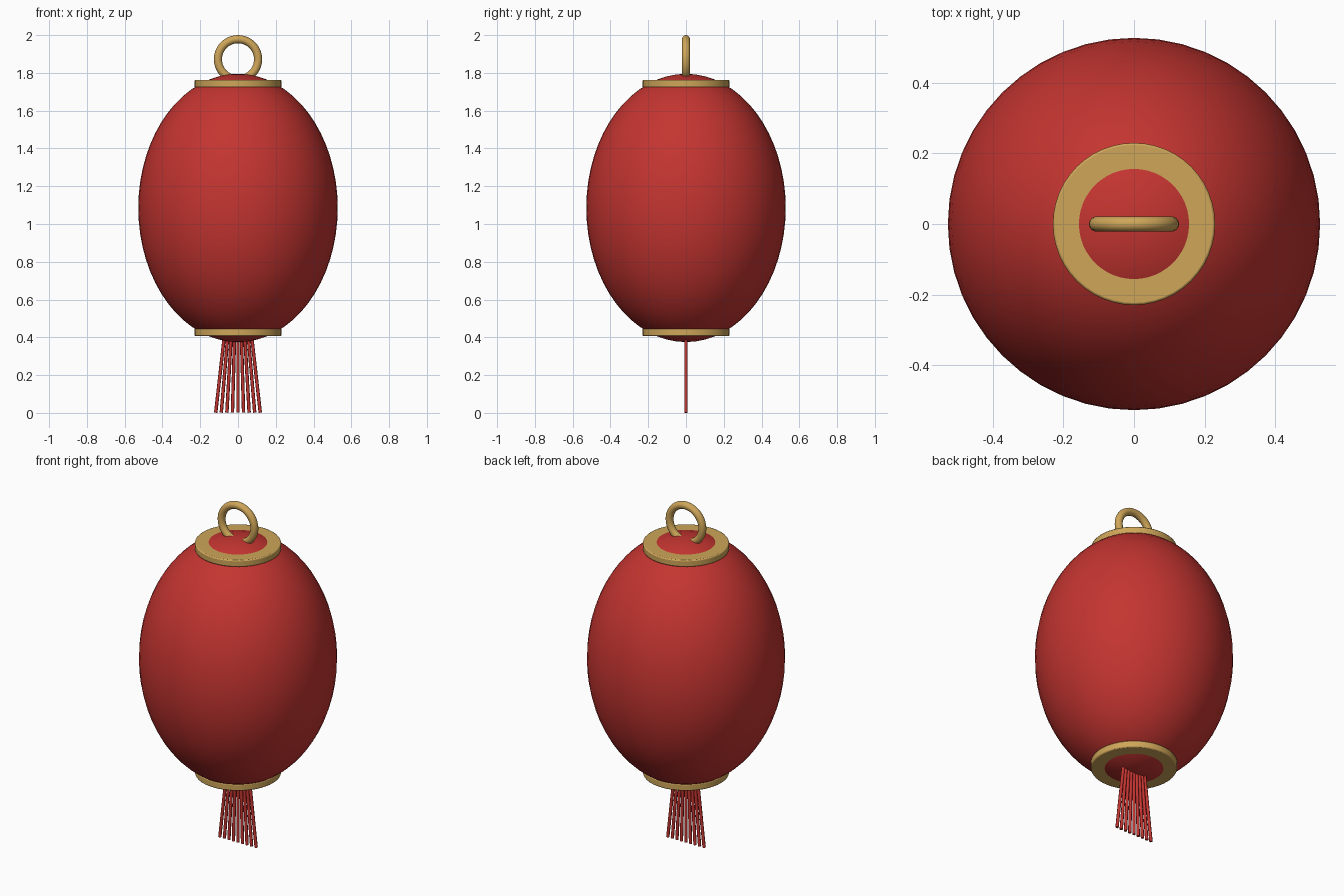
import bpy, math
from mathutils import Vector

if "Cube" in bpy.data.objects:
    bpy.data.objects.remove(bpy.data.objects["Cube"])


def material(name, color):
    m = bpy.data.materials.new(name)
    m.diffuse_color = (*color, 1)
    m.use_nodes = True
    m.node_tree.nodes["Principled BSDF"].inputs["Base Color"].default_value = m.diffuse_color
    return m


RED = material("red_paper", (0.55, 0.035, 0.03))
GOLD = material("gold_metal", (0.62, 0.38, 0.10))
MID = 1.085  # centre height of the lantern body


def finish(name, mat, angle=40):
    ob = bpy.context.object
    ob.name = name
    ob.data.materials.append(mat)
    bpy.ops.object.shade_smooth_by_angle(angle=math.radians(angle))
    return ob


# Egg-shaped paper body
bpy.ops.mesh.primitive_uv_sphere_add(segments=48, ring_count=32, radius=1, location=(0, 0, MID))
bpy.context.object.scale = (0.528, 0.528, 0.71)
bpy.ops.object.transform_apply(location=False, rotation=False, scale=True)
finish("lantern_body", RED)

# Gold collars at top and bottom, softly bevelled
for name, side in (("top_collar", 1), ("bottom_collar", -1)):
    bpy.ops.mesh.primitive_cylinder_add(vertices=48, radius=0.23, depth=0.04,
                                        location=(0, 0, MID + side * 0.658))
    ob = finish(name, GOLD)
    bev = ob.modifiers.new("soft_edge", "BEVEL")
    bev.width = 0.006
    bev.segments = 2
    bev.limit_method = "ANGLE"

# Hanging ring
bpy.ops.mesh.primitive_torus_add(major_segments=40, minor_segments=14, major_radius=0.1065,
                                 minor_radius=0.0215, location=(0, 0, 1.872),
                                 rotation=(math.pi / 2, 0, 0))
finish("hanging_ring", GOLD, 60)

# Tassel: a flat fan of nine strands
for i in range(9):
    t = (i - 4) / 4
    top, low = Vector((0.073 * t, 0, 0.40)), Vector((0.118 * t, 0, 0.001))
    d = top - low
    bpy.ops.mesh.primitive_cylinder_add(vertices=8, radius=0.009, depth=d.length,
                                        location=(top + low) / 2,
                                        rotation=(0, math.atan2(d.x, d.z), 0))
    finish(f"tassel_strand_{i + 1}", RED, 50)
